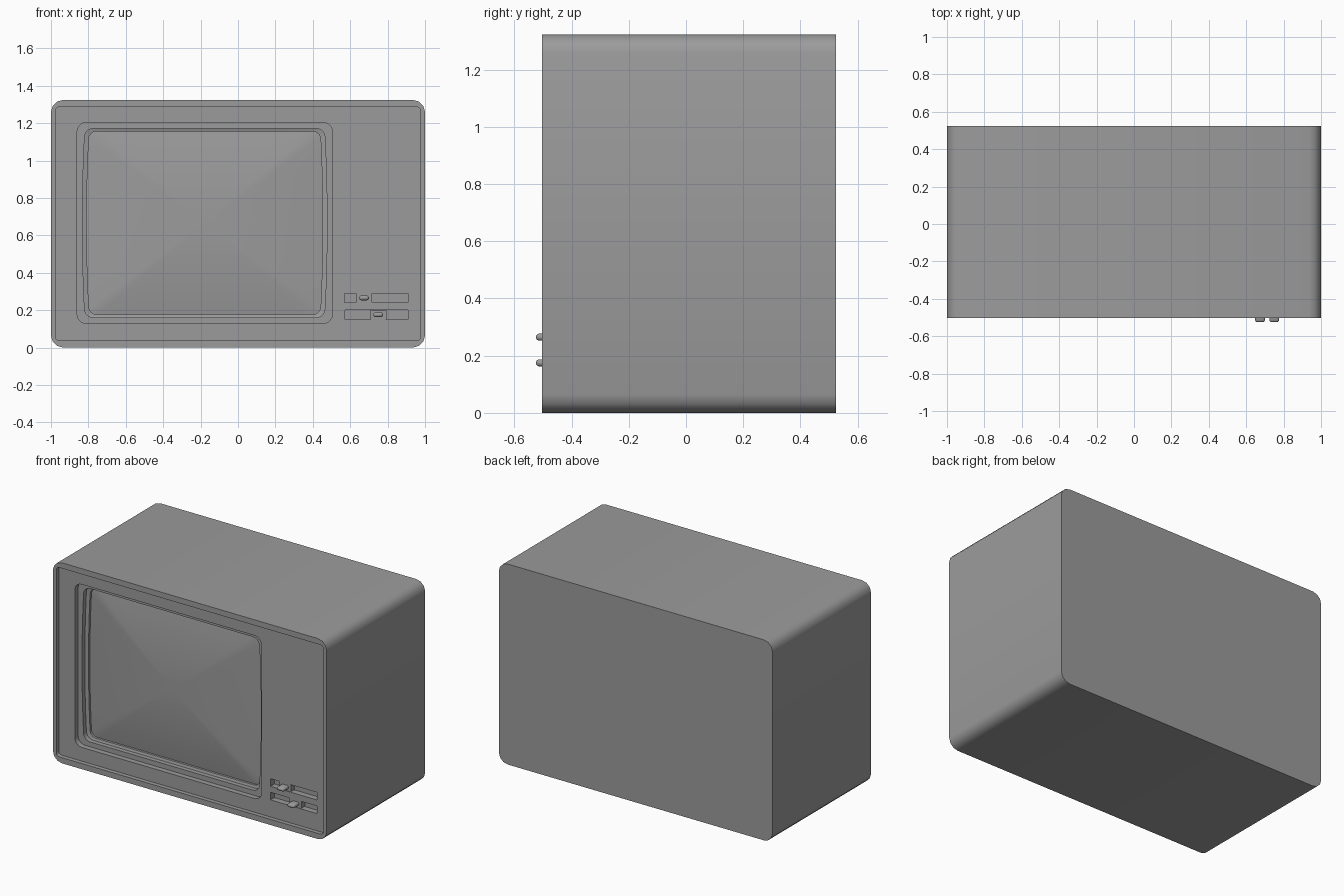
import bpy, bmesh, math

old = bpy.data.objects.get("Cube")
if old:
    bpy.data.objects.remove(old, do_unlink=True)

grey = bpy.data.materials.new("plain_grey")
grey.use_nodes = True
colour = (0.33, 0.33, 0.33, 1)
grey.diffuse_color = colour
grey.node_tree.nodes["Principled BSDF"].inputs["Base Color"].default_value = colour

FRONT, BACK = -0.503, 0.525      # cabinet faces
PANEL = -0.475                   # recessed front panel


def outline(cx, cz, w, h, r, y, segs=3, bow=0.0, side=1):
    """Rounded rectangle facing the front; bow swells the left and right sides."""
    corners = []
    for i, (sx, sz) in enumerate([(1, 1), (-1, 1), (-1, -1), (1, -1)]):
        for k in range(segs + 1):
            a = math.pi / 2 * (i + k / segs)
            corners.append((sx * (w / 2 - r) + r * math.cos(a),
                            sz * (h / 2 - r) + r * math.sin(a)))
    pts = []
    for i, (x, z) in enumerate(corners):
        nx, nz = corners[(i + 1) % len(corners)]
        steps = side if i % (segs + 1) == segs else 1
        for k in range(steps):
            t = k / steps
            px, pz = x + (nx - x) * t, z + (nz - z) * t
            px *= 1 + bow * (1 - (2 * pz / h) ** 2)
            pts.append((cx + px, y, cz + pz))
    return pts


def finish(name, bm, smooth=True):
    mesh = bpy.data.meshes.new(name)
    bm.to_mesh(mesh)
    bm.free()
    mesh.materials.append(grey)
    ob = bpy.data.objects.new(name, mesh)
    bpy.context.collection.objects.link(ob)
    if smooth:
        bpy.ops.object.select_all(action="DESELECT")
        ob.select_set(True)
        bpy.context.view_layer.objects.active = ob
        bpy.ops.object.shade_smooth_by_angle(angle=math.radians(35))
    return ob


def loft(name, loops, cap_first=False, cap_last=False):
    """Skin a run of outlines; run from back/outside to front/inside."""
    bm = bmesh.new()
    rings = [[bm.verts.new(p) for p in loop] for loop in loops]
    n = len(rings[0])
    for a, b in zip(rings, rings[1:]):
        for i in range(n):
            j = (i + 1) % n
            bm.faces.new((a[j], a[i], b[i], b[j]))
    if cap_first:
        bm.faces.new(rings[0])
    if cap_last:
        bm.faces.new(rings[-1][::-1])
    return finish(name, bm)


# Cabinet: closed back, rounded edges along its depth, thin raised rim
case = dict(cx=0, cz=0.662, w=2.0, h=1.324, r=0.065)
rim = dict(cx=0, cz=0.662, w=1.95, h=1.25, r=0.02)
loft("cabinet", [outline(**case, y=BACK), outline(**case, y=FRONT),
                 outline(**rim, y=FRONT), outline(**rim, y=PANEL)], cap_first=True)

# Screen opening and slider slots
opening = dict(cx=-0.178, cz=0.666, w=1.364, h=1.076, r=0.05, segs=5, side=8)
slots = [dict(cx=0.74, cz=z, w=0.34, h=0.05, r=0.002, segs=1) for z in (0.265, 0.175)]

# Front panel with the holes left open
bm = bmesh.new()
edges = []
for loop in [outline(**rim, y=PANEL), outline(**opening, y=PANEL)] + \
        [outline(**s, y=PANEL) for s in slots]:
    vs = [bm.verts.new(p) for p in loop]
    edges += [bm.edges.new((vs[i - 1], vs[i])) for i in range(len(vs))]
bmesh.ops.triangle_fill(bm, use_beauty=True, edges=edges, normal=(0, -1, 0))
for f in bm.faces:
    f.normal_update()
    if f.normal.y > 0:
        f.normal_flip()
finish("front_panel", bm, smooth=False)

# Stepped surround that leads in to the screen
step = dict(cx=-0.178, cz=0.666, w=1.28, h=1.012, r=0.045, segs=5, side=8, bow=0.022)
edge = dict(cx=-0.178, cz=0.666, w=1.235, h=0.98, r=0.04, segs=5, side=8, bow=0.022)
loft("screen_surround", [outline(**opening, y=PANEL), outline(**opening, y=-0.44),
                         outline(**step, y=-0.44), outline(**step, y=-0.41),
                         outline(**edge, y=-0.405), outline(**edge, y=-0.39)])

# Gently domed screen
rings = []
for k in range(9):
    s = 1 - k / 9
    y = -0.39 - 0.04 * (1 - s * s)
    rings.append([(edge["cx"] + (x - edge["cx"]) * s, y, edge["cz"] + (z - edge["cz"]) * s)
                  for x, _, z in outline(**edge, y=0)])
loft("screen", rings, cap_last=True)

# Slider slots, each with a block and an oval knob
for row, slot, x in zip(("upper", "lower"), slots, (0.674, 0.75)):
    z = slot["cz"]
    loft(row + "_slot", [outline(**slot, y=PANEL), outline(**slot, y=-0.435)], cap_last=True)
    block = dict(cx=x, cz=z, w=0.087, h=0.048, r=0.002, segs=1)
    loft(row + "_slider_block", [outline(**block, y=-0.435), outline(**block, y=-0.473)],
         cap_last=True)
    knob = [(0.0, -0.473), (0.0, -0.515), (0.003, -0.521), (0.009, -0.525)]
    loft(row + "_slider_knob",
         [outline(x, z, 0.052 - 2 * i, 0.025 - 2 * i, 0.012 - i, y, segs=5) for i, y in knob],
         cap_last=True)
